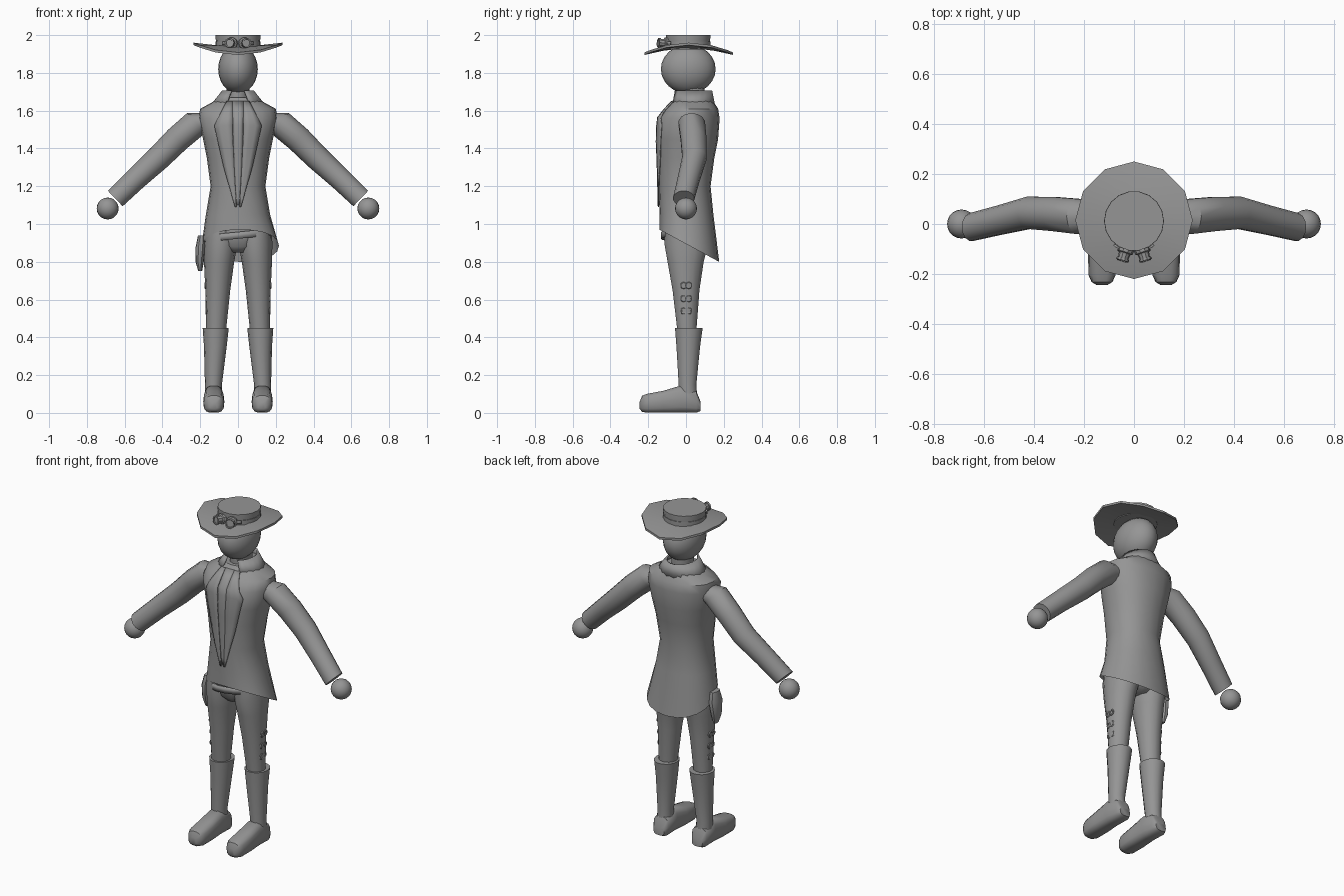
import bpy, bmesh, math
from mathutils import Vector
from mathutils.bvhtree import BVHTree

if "Cube" in bpy.data.objects:
    bpy.data.objects.remove(bpy.data.objects["Cube"])

grey = bpy.data.materials.new("plain grey")
grey.diffuse_color = (0.3, 0.3, 0.3, 1)
grey.use_nodes = True
grey.node_tree.nodes["Principled BSDF"].inputs["Base Color"].default_value = grey.diffuse_color


def finish(obj, angle=40):
    obj.data.materials.append(grey)
    bpy.ops.object.select_all(action='DESELECT')
    obj.select_set(True)
    bpy.context.view_layer.objects.active = obj
    bpy.ops.object.shade_smooth_by_angle(angle=math.radians(angle))
    return obj


def skin(name, rings, closed=True, caps=(True, True), angle=40, thick=0):
    """Bridge a list of point rings into one surface."""
    bm = bmesh.new()
    vs = [[bm.verts.new(p) for p in r] for r in rings]
    n = len(rings[0])
    for a, b in zip(vs, vs[1:]):
        for i in range(n if closed else n - 1):
            j = (i + 1) % n
            bm.faces.new((a[i], a[j], b[j], b[i]))
    if closed and caps[0]:
        bm.faces.new(vs[0][::-1])
    if closed and caps[1]:
        bm.faces.new(vs[-1])
    bmesh.ops.recalc_face_normals(bm, faces=bm.faces)
    me = bpy.data.meshes.new(name)
    bm.to_mesh(me)
    bm.free()
    obj = bpy.data.objects.new(name, me)
    bpy.context.collection.objects.link(obj)
    if thick:
        m = obj.modifiers.new("thickness", 'SOLIDIFY')
        m.thickness = thick
        m.offset = 0
    return finish(obj, angle)


def ring(c, u, v, n=14, p=2.0, start=0.0, arc=math.tau):
    """Points of a (super)ellipse with half axes u and v."""
    c, u, v = Vector(c), Vector(u), Vector(v)
    pts = []
    for i in range(n):
        a = start + arc * i / (n if arc == math.tau else n - 1)
        ca, sa = math.cos(a), math.sin(a)
        pts.append(c + u * math.copysign(abs(ca) ** (2 / p), ca)
                   + v * math.copysign(abs(sa) ** (2 / p), sa))
    return pts


def flat(cx, cy, z, rx, ry, **k):
    return ring((cx, cy, z), (rx, 0, 0), (0, ry, 0), **k)


def ball(name, loc, size, seg=24):
    bpy.ops.mesh.primitive_uv_sphere_add(segments=seg, ring_count=seg // 2, location=loc)
    o = bpy.context.object
    o.name, o.scale = name, size
    return finish(o, 60)


# Coat: stacked sections, hem dropping towards the back
coat_rows = [(1.67, .09, -.06, .14), (1.64, .145, -.08, .15), (1.61, .20, -.11, .17),
             (1.56, .21, -.15, .178), (1.45, .185, -.155, .17), (1.35, .165, -.15, .15),
             (1.2, .145, -.145, .13), (1.05, .17, -.14, .145)]
coat_rings = [flat(0, (a + b) / 2, z, rx, (b - a) / 2, n=20, p=2.2) for z, rx, a, b in coat_rows]
hem = flat(.012, .018, 0, .205, .158, n=20, p=2.2)
for q in hem:
    q.z = .97 - .17 * (q.y + .14) / .315
coat_rings.append(hem)
coat = skin("coat", coat_rings, caps=(True, False))
bvh = BVHTree.FromPolygons([v.co for v in coat.data.vertices],
                           [p.vertices[:] for p in coat.data.polygons])


def front_y(x, z):
    hit = bvh.ray_cast(Vector((x, -1, z)), Vector((0, 1, 0)))[0]
    return hit.y if hit else -.1


def lerp_rows(rows, z):
    for (z0, a0, b0), (z1, a1, b1) in zip(rows, rows[1:]):
        if z0 >= z >= z1:
            t = (z0 - z) / (z0 - z1)
            return a0 + (a1 - a0) * t, b0 + (b1 - b0) * t
    return rows[-1][1:]


def panel(name, rows, s, lift):
    """Thin plate lying on the front of the coat."""
    grid = []
    for i in range(14):
        z = rows[0][0] + (rows[-1][0] - rows[0][0]) * i / 13
        a, b = lerp_rows(rows, z)
        xs = [a + (b - a) * j / 3 for j in range(4)]
        grid.append([(s * x, front_y(s * x, z) - lift, z) for x in xs])
    skin(name, grid, closed=False, thick=.006)


lapel = [(1.65, .03, .06), (1.52, .03, .125), (1.3, .02, .075), (1.09, .008, .016)]
shirt = [(1.65, -.03, .03), (1.3, -.02, .02), (1.1, -.006, .006)]
panel("shirt_front", shirt, 1, .002)

# Neck and open collar
skin("neck", [flat(0, .03, z, .06, .07) for z in (1.6, 1.74)])
gap = .45
skin("collar", [flat(0, cy, z, rx, ry, n=18, start=-math.pi / 2 + gap, arc=math.tau - 2 * gap)
                for cy, z, rx, ry in ((.035, 1.63, .14, .115), (.035, 1.705, .08, .1))],
     closed=False, thick=.01)

# Head
ball("head", (0, .012, 1.82), (.105, .145, .13))

# Trouser seat
skin("trouser_seat", [flat(0, .005, z, rx, ry) for z, rx, ry in
                      ((1.12, .13, .11), (.95, .175, .122), (.88, .12, .11), (.85, .05, .08))])

for side, s in (("left", -1), ("right", 1)):
    panel(side + "_lapel", lapel, s, .006)

    # Sleeve: sections square to the arm
    path = [((.13, .03, 1.55), .05), ((.22, .03, 1.535), .072), ((.32, .04, 1.45), .07),
            ((.42, .045, 1.35), .066), ((.54, .015, 1.24), .06), ((.65, -.012, 1.135), .057)]
    arm = []
    for c, r in path:
        arm.append(ring((s * c[0], c[1], c[2]), (s * .69 * r, 0, .72 * r), (0, r, 0)))
    skin(side + "_sleeve", arm)
    ball(side + "_hand", (s * .69, 0, 1.082), (.058,) * 3, 20)

    # Trouser leg
    skin(side + "_trouser_leg", [flat(s * cx, cy, z, rx, ry) for z, cx, rx, cy, ry in
         ((1.0, .09, .085, 0, .11), (.9, .092, .09, .002, .12), (.8, .1, .08, -.002, .098),
          (.65, .107, .066, 0, .073), (.42, .117, .052, .005, .05))])

    # Boot shaft and foot
    skin(side + "_boot_shaft", [flat(s * cx, cy, z, rx, ry) for z, cx, rx, cy, ry in
         ((.45, .118, .069, .015, .075), (.35, .12, .06, .012, .064),
          (.15, .13, .045, .008, .048), (.06, .13, .045, .012, .05))])
    skin(side + "_boot_foot", [ring((s * .128, y, (a + b) / 2), (w, 0, 0), (0, 0, (b - a) / 2), p=3)
         for y, a, b, w in ((.077, .01, .06, .035), (.055, 0, .115, .05), (-.03, 0, .145, .05),
                            (-.12, 0, .118, .056), (-.205, 0, .102, .054),
                            (-.232, .005, .092, .042), (-.245, .02, .06, .02))])

    # Three buckles down the outer leg
    for i, (z, x) in enumerate(((.675, .172), (.605, .168), (.54, .166))):
        for y in (-.012, .014):
            bpy.ops.mesh.primitive_torus_add(
                major_segments=10, minor_segments=5, major_radius=.014, minor_radius=.005,
                location=(s * x, y, z), rotation=(0, math.pi / 2, 0))
            o = bpy.context.object
            o.name = "%s_buckle_%d" % (side, i + 1)
            finish(o)

# Slanted belt
belt = []
for dz in (-.018, .018):
    r = flat(0, .003, 0, .183, .13, n=20)
    for q in r:
        q.z = .94 + .1 * q.x + dz
    belt.append(r)
skin("belt", belt, caps=(False, False), thick=.01)

# Holster hanging at one hip
skin("holster", [flat(x, 0, z, rx, ry, n=10, p=2.6) for z, x, rx, ry in
                 ((.94, -.192, .02, .035), (.88, -.198, .026, .05), (.8, -.203, .022, .036),
                  (.75, -.2, .01, .02))])

# Hat brim: sides curl up, front and back dip
brim = []
for r, lift, curl in ((.1, .928, 0), (.235, .921, .026), (.235, .934, .026), (.1, .943, 0)):
    pts = flat(0, .015, 1 + lift, r, r, n=12)
    for i, q in enumerate(pts):
        q.z += curl * math.cos(2 * math.tau * i / 12)
    brim.append(pts)
skin("hat_brim", brim, angle=30)
skin("hat_crown", [flat(0, .012, z, r, r, n=18) for z, r in
                   ((1.925, .113), (1.99, .119), (2.0, .119))], angle=30)
skin("hat_band", [flat(0, .012, z, .12, .12, n=18) for z in (1.925, 1.965)], angle=30)

# Goggles on the hat
for side, s in (("left", -1), ("right", 1)):
    d = Vector((s * .3, -.95, .1)).normalized()
    u = d.cross(Vector((0, 0, 1))).normalized()
    v = u.cross(d)
    base = Vector((s * .03, -.095, 1.955))
    skin(side + "_goggle", [ring(base + d * t, u * r, v * r, n=10) for t, r in
                            ((0, .032), (.02, .031), (.024, .024), (.045, .021), (.045, .026),
                             (.055, .026), (.055, .019), (.05, .018))], angle=30)
    skin(side + "_goggle_strap", [flat(0, .012, z, .124, .124, n=6, start=-math.pi / 2 + s * .2,
                                       arc=s * .5) for z in (1.948, 1.966)], closed=False, thick=.008)
